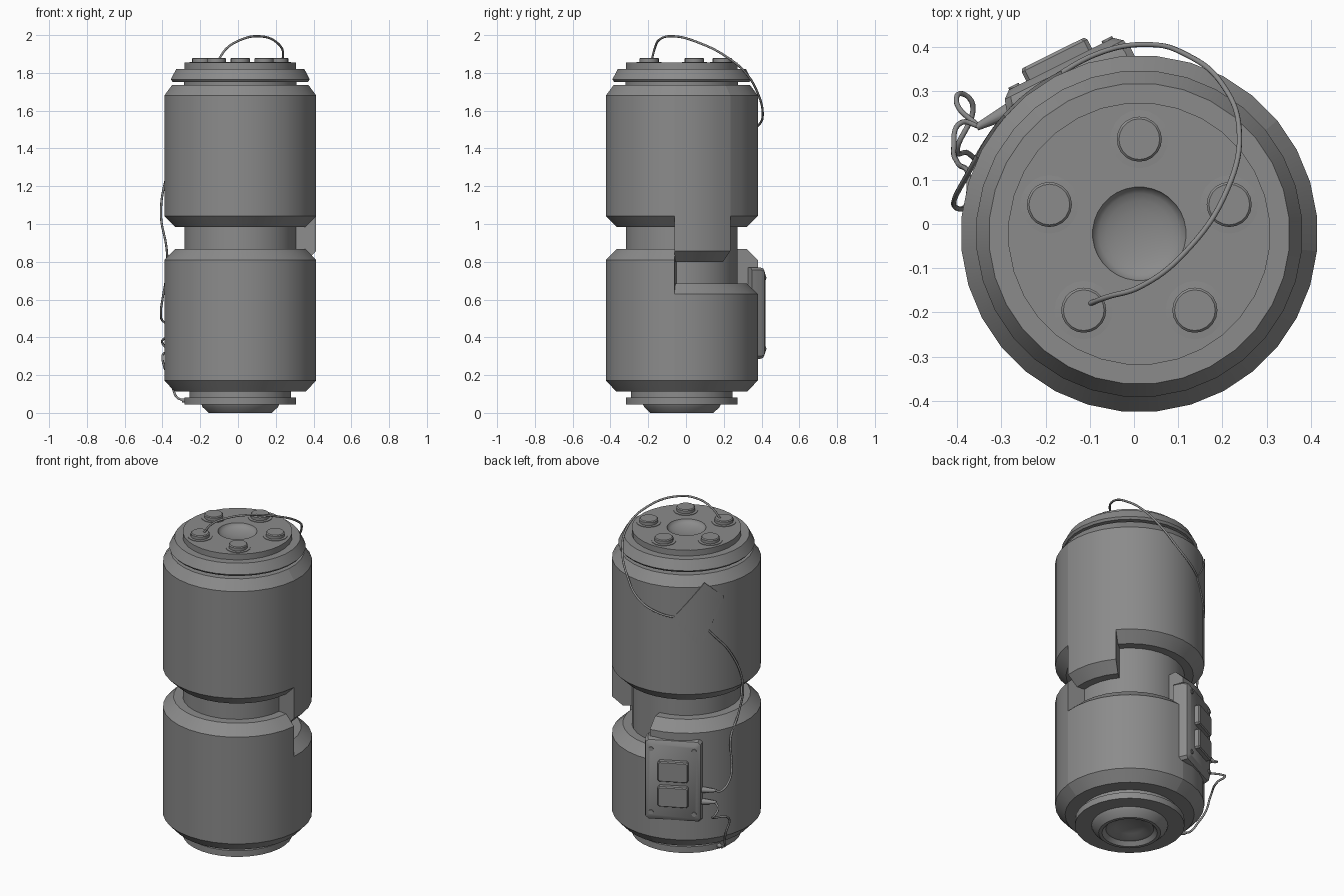
import bpy, bmesh, math
from mathutils import Vector, Matrix

if "Cube" in bpy.data.objects:
    bpy.data.objects.remove(bpy.data.objects["Cube"])

CX, CY = 0.012, -0.022          # axis of the canister
STEP = 11.25                    # 32 sides
A0, A1, A2 = -STEP / 2, STEP * 3.5, STEP * 8.5   # tab and notch edges

grey = bpy.data.materials.new("grey_metal")
grey.diffuse_color = (0.26, 0.26, 0.26, 1)
grey.use_nodes = True
grey.node_tree.nodes["Principled BSDF"].inputs["Base Color"].default_value = grey.diffuse_color


def finish(name, bm, smooth=True):
    bmesh.ops.remove_doubles(bm, verts=bm.verts, dist=1e-5)
    bmesh.ops.recalc_face_normals(bm, faces=bm.faces)
    me = bpy.data.meshes.new(name)
    bm.to_mesh(me)
    bm.free()
    me.materials.append(grey)
    ob = bpy.data.objects.new(name, me)
    bpy.context.collection.objects.link(ob)
    if smooth:
        bpy.ops.object.select_all(action='DESELECT')
        ob.select_set(True)
        bpy.context.view_layer.objects.active = ob
        bpy.ops.object.shade_smooth_by_angle(angle=math.radians(30))
    return ob


def revolve(bm, profile, start=A0, end=A0 + 360, cx=CX, cy=CY, step=STEP):
    """Revolve an (r, z) profile that starts and ends on the axis; cap partial turns."""
    n = round((end - start) / step)
    rings = []
    for i in range(n + 1):
        a = math.radians(start + i * step)
        rings.append([bm.verts.new((cx + r * math.cos(a), cy + r * math.sin(a), z)) for r, z in profile])
    for a, b in zip(rings, rings[1:]):
        for k in range(len(profile) - 1):
            quad = [a[k], b[k], b[k + 1], a[k + 1]]
            if profile[k][0] == 0:
                quad.pop(1)
            elif profile[k + 1][0] == 0:
                quad.pop(2)
            bm.faces.new(quad)
    if end - start < 359:
        bm.faces.new(rings[0])
        bm.faces.new(rings[-1])


# Upper body, with a tab hanging down on the right
top = [(0, 1.737), (0.362, 1.737), (0.404, 1.68)]
bm = bmesh.new()
revolve(bm, top + [(0.404, 1.042), (0.345, 0.984), (0, 0.984)], A1, A0 + 360)
revolve(bm, top + [(0.404, 0.857), (0.345, 0.80), (0, 0.80)], A0, A1)
finish("upper_body", bm)

# Lower body, with a notch below the tab
base = [(0.404, 0.172), (0.35, 0.114), (0, 0.114)]
bm = bmesh.new()
revolve(bm, [(0, 0.867), (0.347, 0.867), (0.404, 0.81)] + base, A2, A0 + 360)
revolve(bm, [(0, 0.685), (0.345, 0.685), (0.404, 0.63)] + base, A0, A2)
finish("lower_body", bm)

# Inner core seen in the groove
bm = bmesh.new()
revolve(bm, [(0, 1.0), (0.297, 1.0), (0.297, 0.6), (0, 0.6)])
finish("core", bm)

# Top cap with a dished centre
dish = [(0.106 * math.sin(t * math.pi / 12), 1.854 - 0.035 * math.cos(t * math.pi / 12)) for t in range(7)]
bm = bmesh.new()
revolve(bm, dish + [(0.297, 1.854), (0.297, 1.82), (0.341, 1.82), (0.37, 1.765), (0.36, 1.753),
                    (0.30, 1.753), (0.30, 1.70), (0, 1.70)])
finish("top_cap", bm)

# Bottom cap with a stepped foot and dish
bm = bmesh.new()
revolve(bm, [(0, 0.13), (0.27, 0.13), (0.27, 0.082), (0.297, 0.082), (0.297, 0.045), (0.207, 0.045),
             (0.2, 0.03), (0.168, 0), (0.15, 0), (0.13, 0.022), (0.115, 0.022), (0.08, 0.04), (0, 0.05)])
finish("bottom_cap", bm)

# Five studs, each on a thin washer
bm = bmesh.new()
for i in range(5):
    a = math.radians(90 + 72 * i)
    revolve(bm, [(0, 1.88), (0.046, 1.88), (0.051, 1.875), (0.051, 1.858), (0.066, 1.857), (0.066, 1.85), (0, 1.85)],
            0, 360, CX + 0.214 * math.cos(a), CY + 0.214 * math.sin(a), 18)
finish("studs", bm)

# Control box frame: local x along the face, y outward, z up
AZ = math.radians(116.5)
NRM = Vector((math.cos(AZ), math.sin(AZ), 0))
TAN = Vector((math.sin(AZ), -math.cos(AZ), 0))


def place(t, d, z):
    return Vector((CX, CY, 0)) + TAN * (t + 0.013) + NRM * d + Vector((0, 0, z))


def box_plate(name, t, z, layers):
    """Stack of chamfered rectangles (half width, half height, distance)."""
    bm = bmesh.new()
    rings = []
    for w, h, d in layers:
        c = 0.1 * w
        pts = [(w, h - c), (w - c, h), (c - w, h), (-w, h - c), (-w, c - h), (c - w, -h), (w - c, -h), (w, c - h)]
        rings.append([bm.verts.new(place(t + x, d, z + y)) for x, y in pts])
    for a, b in zip(rings, rings[1:]):
        for k in range(8):
            bm.faces.new((a[k], a[k - 1], b[k - 1], b[k]))
    bm.faces.new(rings[0])
    bm.faces.new(rings[-1])
    finish(name, bm)


box_plate("control_box", 0, 0.528, [(0.157, 0.243, 0.33), (0.157, 0.243, 0.385), (0.15, 0.236, 0.408), (0.132, 0.215, 0.423)])
for name, z in (("upper_panel", 0.595), ("lower_panel", 0.445)):
    box_plate(name, -0.005, z, [(0.083, 0.06, 0.41), (0.083, 0.06, 0.446), (0.078, 0.055, 0.453)])


def rod(name, p, q, r1, r2):
    bm = bmesh.new()
    d = q - p
    m = Matrix.Translation((p + q) / 2) @ d.to_track_quat('Z', 'Y').to_matrix().to_4x4()
    bmesh.ops.create_cone(bm, cap_ends=True, segments=12, radius1=r1, radius2=r2, depth=d.length, matrix=m)
    finish(name, bm)


# Corner screws and cable plugs of the box
for t in (-0.118, 0.118):
    for z in (0.34, 0.716):
        rod("screw", place(t, 0.40, z), place(t, 0.428, z), 0.015, 0.013)
for z in (0.47, 0.40):
    rod("box_plug", place(-0.145, 0.38, z), place(-0.235, 0.38, z), 0.019, 0.008)
rod("bottom_plug", Vector((-0.255, 0.07, 0.063)), Vector((-0.295, 0.08, 0.066)), 0.014, 0.010)

# Tape patch wrapped on the upper body
corners = [Vector(c) for c in ((0.027, 0.19), (0.14, 0.09), (0.005, -0.19), (-0.15, -0.025))]
bm = bmesh.new()
N = 8
grids = []
for r in (0.402, 0.409):
    g = []
    for i in range(N + 1):
        for j in range(N + 1):
            s, v = i / N, j / N
            p = corners[0].lerp(corners[1], s).lerp(corners[3].lerp(corners[2], s), v)
            a = math.radians(135) + p.x / 0.404
            g.append(bm.verts.new((CX + r * math.cos(a), CY + r * math.sin(a), 1.516 + p.y)))
    grids.append(g)
for g in grids:
    for i in range(N):
        for j in range(N):
            k = i * (N + 1) + j
            bm.faces.new((g[k], g[k + 1], g[k + N + 2], g[k + N + 1]))
M = N + 1
rim = [j for j in range(N)] + [i * M + N for i in range(N)] + [N * M + N - j for j in range(N)] + [(N - i) * M for i in range(N)]
for k in range(len(rim)):
    a, b = rim[k - 1], rim[k]
    bm.faces.new((grids[0][a], grids[0][b], grids[1][b], grids[1][a]))
finish("tape_patch", bm)


def cable(name, pts):
    cu = bpy.data.curves.new(name, 'CURVE')
    cu.dimensions = '3D'
    cu.bevel_depth = 0.006
    cu.bevel_resolution = 2
    cu.resolution_u = 8
    sp = cu.splines.new('BEZIER')
    sp.bezier_points.add(len(pts) - 1)
    for b, p in zip(sp.bezier_points, pts):
        b.co = p
        b.handle_left_type = b.handle_right_type = 'AUTO'
    cu.materials.append(grey)
    bpy.context.collection.objects.link(bpy.data.objects.new(name, cu))


# Cables: stud to tape, tape to box, box to bottom ring
cable("top_cable", [(-0.10, -0.18, 1.875), (-0.06, -0.165, 1.93), (0.014, -0.142, 1.975), (0.11, -0.07, 1.994),
                    (0.212, 0.08, 1.955), (0.238, 0.215, 1.885), (0.2, 0.316, 1.80), (0.115, 0.385, 1.68),
                    (0.036, 0.406, 1.59), (-0.07, 0.39, 1.53), (-0.19, 0.325, 1.50), (-0.272, 0.262, 1.51)])
cable("middle_cable", [(-0.275, 0.26, 1.47), (-0.313, 0.217, 1.404), (-0.378, 0.11, 1.25), (-0.408, 0.045, 1.05),
                       (-0.378, 0.045, 0.87), (-0.376, 0.115, 0.75), (-0.40, 0.14, 0.60), (-0.408, 0.17, 0.53),
                       (-0.39, 0.23, 0.48), place(-0.23, 0.38, 0.47)])
cable("lower_cable", [place(-0.23, 0.38, 0.40), (-0.40, 0.27, 0.385), (-0.395, 0.295, 0.36), (-0.365, 0.27, 0.33),
                      (-0.40, 0.17, 0.30), (-0.375, 0.16, 0.20), (-0.345, 0.13, 0.13), (-0.32, 0.09, 0.08),
                      (-0.28, 0.075, 0.065)])
